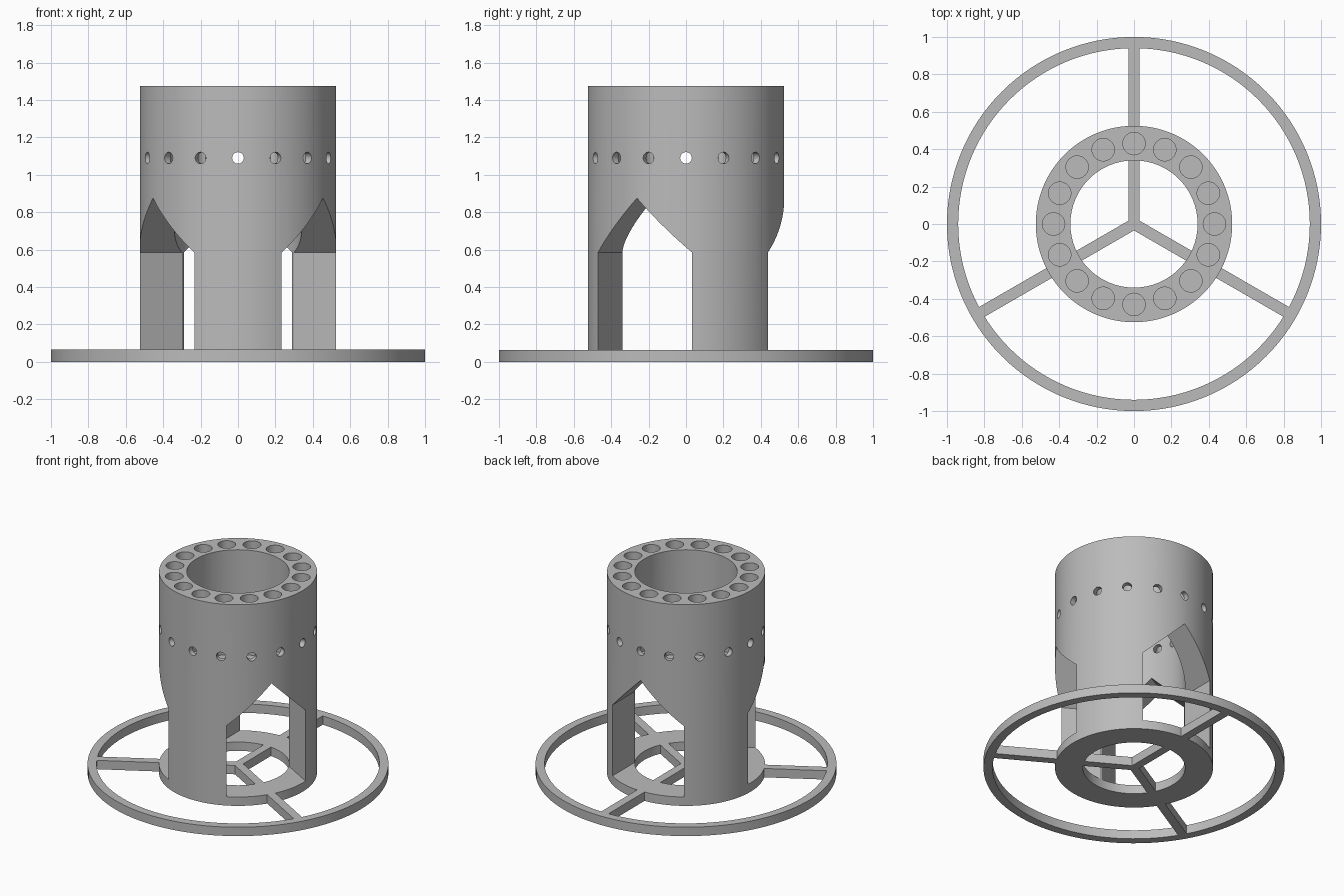
import bpy, bmesh
from math import sin, cos, pi, radians, sqrt
from mathutils import Matrix, Vector

cube = bpy.data.objects.get("Cube")
if cube:
    bpy.data.objects.remove(cube, do_unlink=True)

OUTER, INNER, HEIGHT = 0.525, 0.34, 1.475
BASE = 0.065                       # thickness of the foot
SPOKES = [radians(a) for a in (90, 210, 330)]
HOLES = [i * pi / 8 for i in range(16)]

gray = bpy.data.materials.new("plain gray")
gray.use_nodes = True
gray.diffuse_color = (0.5, 0.5, 0.5, 1)
gray.node_tree.nodes["Principled BSDF"].inputs["Base Color"].default_value = (0.5, 0.5, 0.5, 1)


def make_object(name, bm):
    bmesh.ops.recalc_face_normals(bm, faces=bm.faces)
    mesh = bpy.data.meshes.new(name)
    bm.to_mesh(mesh)
    bm.free()
    mesh.materials.append(gray)
    obj = bpy.data.objects.new(name, mesh)
    bpy.context.scene.collection.objects.link(obj)
    return obj


def ring(name, r_in, r_out, z0, z1, segments=128):
    """Rectangular profile swept round the vertical axis."""
    bm = bmesh.new()
    loops = []
    for r, z in ((r_in, z0), (r_out, z0), (r_out, z1), (r_in, z1)):
        loops.append([bm.verts.new((r * cos(t), r * sin(t), z))
                      for t in (2 * pi * i / segments for i in range(segments))])
    for k in range(4):
        a, b = loops[k], loops[(k + 1) % 4]
        for i in range(segments):
            j = (i + 1) % segments
            bm.faces.new((a[i], a[j], b[j], b[i]))
    return make_object(name, bm)


def add_prism(bm, points, direction):
    """Polygon pushed along a direction."""
    start = [bm.verts.new(p) for p in points]
    end = [bm.verts.new(Vector(p) + Vector(direction)) for p in points]
    bm.faces.new(start)
    bm.faces.new(end)
    for i in range(len(points)):
        j = (i + 1) % len(points)
        bm.faces.new((start[i], start[j], end[j], end[i]))


def cut(target, bm, name):
    cutter = make_object(name, bm)
    cutter.hide_render = True
    mod = target.modifiers.new(name, 'BOOLEAN')
    mod.operation, mod.solver, mod.object = 'DIFFERENCE', 'EXACT', cutter
    bpy.context.view_layer.objects.active = target
    bpy.ops.object.modifier_apply(modifier=name)
    bpy.data.objects.remove(cutter, do_unlink=True)


def smooth(obj):
    bpy.ops.object.select_all(action='DESELECT')
    obj.select_set(True)
    bpy.context.view_layer.objects.active = obj
    bpy.ops.object.shade_smooth_by_angle(angle=radians(30))


# Thick tube
body = ring("holder_body", INNER, OUTER, 0, HEIGHT)

# Three gabled openings, leaving three legs
bm = bmesh.new()
w, eave = 0.29, 0.585
for a in SPOKES:
    out, side = Vector((cos(a), sin(a), 0)), Vector((-sin(a), cos(a), 0))
    outline = ((-w, BASE), (w, BASE), (w, eave), (0, eave + w), (-w, eave))
    add_prism(bm, [out * 0.172 + side * s + Vector((0, 0, z)) for s, z in outline], out * 0.5)
cut(body, bm, "opening_cutter")

# Ring of upright sockets sunk into the top
bm = bmesh.new()
floor, top = 1.03, HEIGHT + 0.1
for a in HOLES:
    place = Matrix.Translation((0.43 * cos(a), 0.43 * sin(a), (floor + top) / 2))
    bmesh.ops.create_cone(bm, cap_ends=True, segments=32, radius1=0.06, radius2=0.06,
                          depth=top - floor, matrix=place)
cut(body, bm, "socket_cutter")

# Small sideways hole through each socket
bm = bmesh.new()
for a in HOLES:
    place = (Matrix.Rotation(a, 4, 'Z') @ Matrix.Translation((0.43, 0, 1.09))
             @ Matrix.Rotation(pi / 2, 4, 'Y'))
    bmesh.ops.create_cone(bm, cap_ends=True, segments=24, radius1=0.031, radius2=0.031,
                          depth=0.3, matrix=place)
cut(body, bm, "side_hole_cutter")
smooth(body)

# Wide foot ring
smooth(ring("foot_ring", 0.94, 1.0, 0, BASE))

# Outer spokes joining the body to the foot ring
half = 0.03
for n, a in enumerate(SPOKES):
    out, side = Vector((cos(a), sin(a), 0)), Vector((-sin(a), cos(a), 0))
    bm = bmesh.new()
    add_prism(bm, [out * r + side * s for r, s in
                   ((0.52, -half), (0.945, -half), (0.945, half), (0.52, half))], (0, 0, BASE))
    make_object(f"outer_spoke_{n + 1}", bm)

# Three-armed hub inside the body
bm = bmesh.new()
star = []
for a in SPOKES:
    out, side = Vector((cos(a), sin(a), 0)), Vector((-sin(a), cos(a), 0))
    star += [out * 0.345 - side * half, out * 0.345 + side * half,
             out * (half / sqrt(3)) + side * half]
add_prism(bm, star, (0, 0, BASE))
make_object("inner_spokes", bm)
